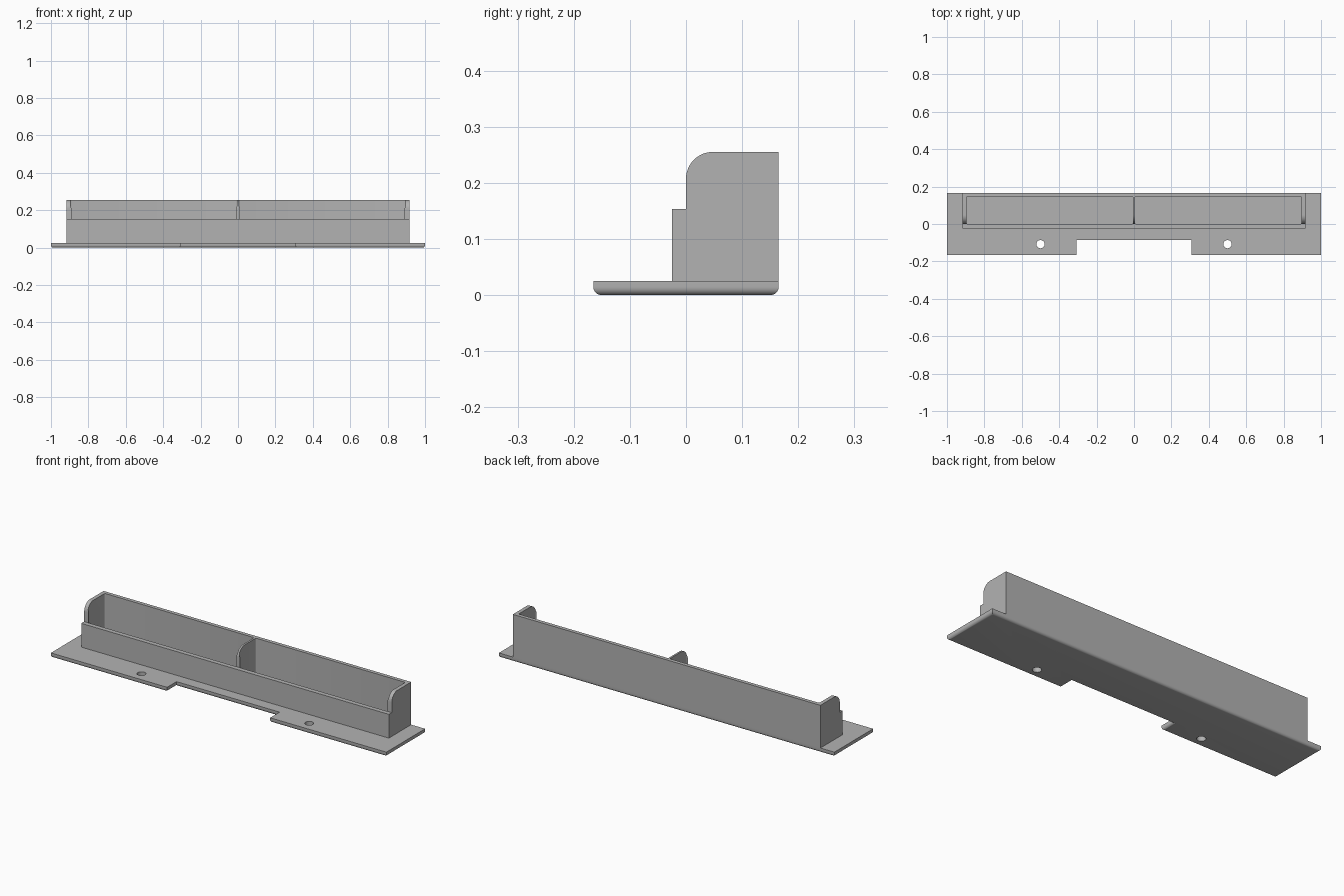
import bpy, bmesh, math
from mathutils import Vector

cube = bpy.data.objects.get("Cube")
if cube:
    bpy.data.objects.remove(cube, do_unlink=True)

# Main sizes
PLATE_TOP, BACK, FRONT = 0.025, 0.165, -0.165
TRAY_X, TRAY_FRONT, LIP_TOP, TRAY_TOP = 0.917, -0.025, 0.153, 0.255
POCKET_X, POCKET_BACK, DIVIDER = 0.896, 0.145, 0.005

grey = bpy.data.materials.new("plain_grey")
grey.use_nodes = True
colour = (0.45, 0.45, 0.45, 1)
grey.diffuse_color = colour
grey.node_tree.nodes["Principled BSDF"].inputs["Base Color"].default_value = colour


def prism(name, points, depth, select=None, radius=0, segments=6):
    """Extrude an outline by a vector; optionally round the selected edges."""
    bm = bmesh.new()
    face = bm.faces.new([bm.verts.new(p) for p in points])
    top = bmesh.ops.extrude_face_region(bm, geom=[face])["geom"]
    bmesh.ops.translate(bm, vec=Vector(depth),
                        verts=[v for v in top if isinstance(v, bmesh.types.BMVert)])
    bmesh.ops.recalc_face_normals(bm, faces=bm.faces)
    if select:
        edges = [e for e in bm.edges if select(*[v.co for v in e.verts])]
        bmesh.ops.bevel(bm, geom=edges, offset=radius, segments=segments,
                        profile=0.5, affect='EDGES')
    mesh = bpy.data.meshes.new(name)
    bm.to_mesh(mesh)
    bm.free()
    mesh.materials.append(grey)
    obj = bpy.data.objects.new(name, mesh)
    bpy.context.collection.objects.link(obj)
    return obj


def activate(obj):
    bpy.ops.object.select_all(action='DESELECT')
    obj.select_set(True)
    bpy.context.view_layer.objects.active = obj


def cut(obj, cutter):
    """Subtract a cutter, then discard it."""
    cutter.hide_render = True
    mod = obj.modifiers.new("cut", 'BOOLEAN')
    mod.operation, mod.solver, mod.object = 'DIFFERENCE', 'EXACT', cutter
    activate(obj)
    bpy.ops.object.modifier_apply(modifier=mod.name)
    bpy.data.objects.remove(cutter, do_unlink=True)


# Base plate: notched outline with a rounded underside
notch_x, notch_y = 0.307, -0.085
half = [(notch_x, notch_y), (notch_x, FRONT), (1, FRONT), (1, BACK)]
outline = half + [(-x, y) for x, y in reversed(half)]
base = prism("base_plate", [(x, y, 0) for x, y in outline], (0, 0, PLATE_TOP),
             lambda a, b: a.z < 0.001 and b.z < 0.001, 0.014)

# Screw holes
for x in (-0.5, 0.5):
    ring = [(x + 0.022 * math.cos(i * math.tau / 32),
             -0.108 + 0.022 * math.sin(i * math.tau / 32), -0.1) for i in range(32)]
    cut(base, prism("hole_cutter", ring, (0, 0, 0.3)))

# Tray: stepped side profile with a rounded upper front corner
profile = [(TRAY_FRONT, PLATE_TOP), (BACK, PLATE_TOP), (BACK, TRAY_TOP),
           (0, TRAY_TOP), (0, LIP_TOP), (TRAY_FRONT, LIP_TOP)]
tray = prism("divided_tray", [(-TRAY_X, y, z) for y, z in profile], (2 * TRAY_X, 0, 0),
             lambda a, b: all(abs(v.y) < 0.001 and v.z > 0.2 for v in (a, b)), 0.048, 12)

# Two pockets, leaving the thin centre divider
for side in (-1, 1):
    near, far = side * DIVIDER, side * POCKET_X
    corners = [(near, 0), (far, 0), (far, POCKET_BACK), (near, POCKET_BACK)]
    cut(tray, prism("pocket_cutter", [(x, y, 0) for x, y in corners], (0, 0, 0.4),
                    lambda a, b: abs(a.z - b.z) > 0.1, 0.006, 4))

for obj in (base, tray):
    activate(obj)
    bpy.ops.object.shade_smooth_by_angle(angle=math.radians(30))
